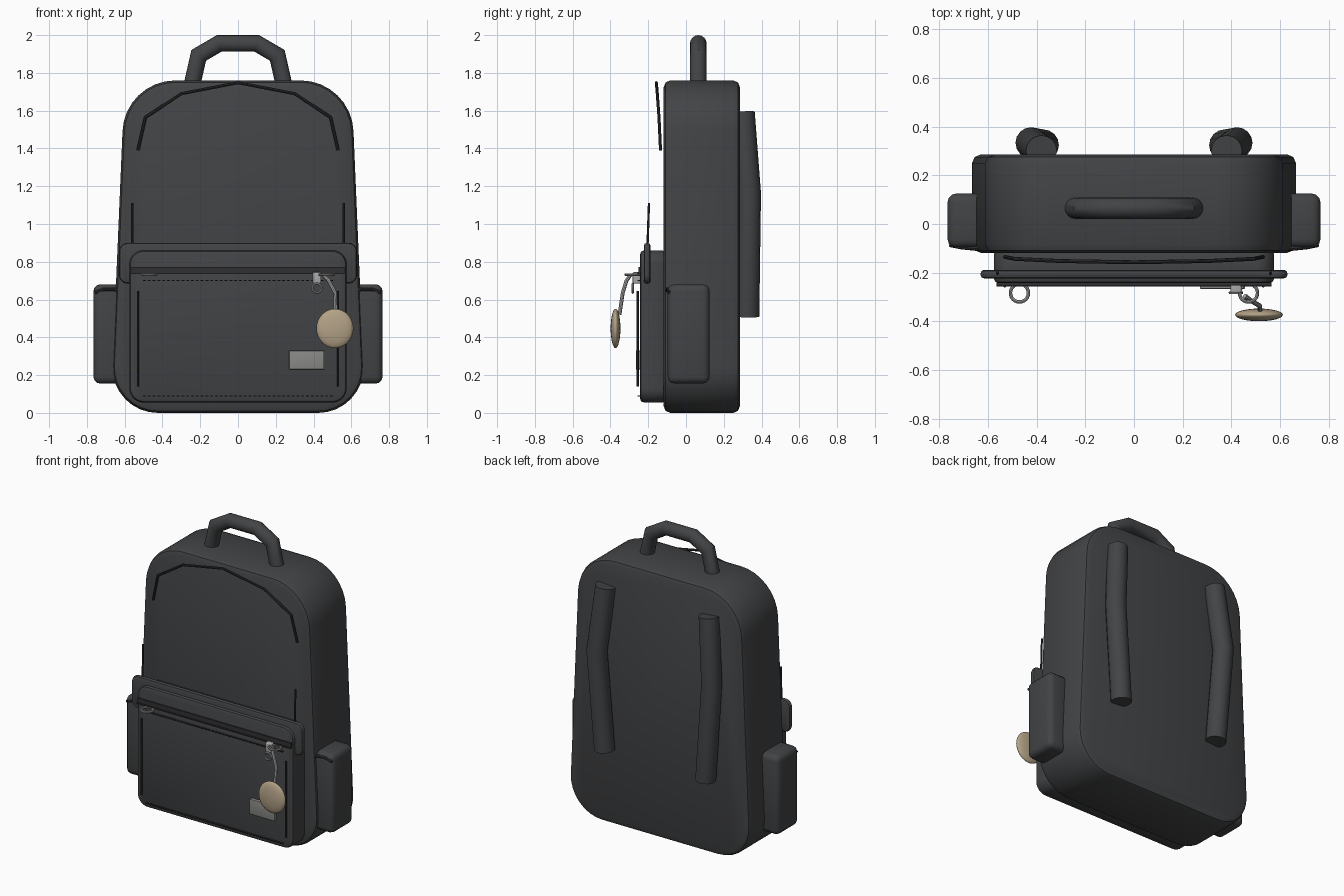
import bpy, bmesh, math
from mathutils import Vector, Matrix

if "Cube" in bpy.data.objects:
    bpy.data.objects.remove(bpy.data.objects["Cube"])


def material(name, rgb):
    m = bpy.data.materials.new(name)
    m.diffuse_color = (*rgb, 1)
    m.use_nodes = True
    m.node_tree.nodes["Principled BSDF"].inputs["Base Color"].default_value = m.diffuse_color
    return m


FABRIC = material("dark_fabric", (0.055, 0.057, 0.06))
TRIM = material("dark_trim", (0.03, 0.03, 0.033))
METAL = material("metal", (0.4, 0.4, 0.4))
PATCH = material("patch_grey", (0.25, 0.25, 0.24))
TAN = material("tan", (0.45, 0.36, 0.24))


def finish(name, bm, mat, angle=32):
    bmesh.ops.recalc_face_normals(bm, faces=bm.faces)
    me = bpy.data.meshes.new(name)
    bm.to_mesh(me)
    bm.free()
    ob = bpy.data.objects.new(name, me)
    bpy.context.collection.objects.link(ob)
    me.materials.append(mat)
    bpy.ops.object.select_all(action='DESELECT')
    ob.select_set(True)
    bpy.context.view_layer.objects.active = ob
    bpy.ops.object.shade_smooth_by_angle(angle=math.radians(angle))
    return ob


def rounded_outline(corners, steps=8):
    """Fillet each (x, z, radius) corner of a closed outline."""
    out = []
    for i, (x, z, r) in enumerate(corners):
        p = Vector((x, z))
        a = (Vector(corners[i - 1][:2]) - p).normalized()
        b = (Vector(corners[(i + 1) % len(corners)][:2]) - p).normalized()
        half = a.angle(b) / 2
        centre = p + (a + b).normalized() * (r / math.sin(half))
        start = p + a * (r / math.tan(half)) - centre
        end = p + b * (r / math.tan(half)) - centre
        sweep = start.angle_signed(end)
        for k in range(steps + 1):
            t = -sweep * k / steps
            out.append(centre + Matrix.Rotation(t, 2) @ start)
    return out


def slab(name, corners, y0, y1, bevel, mat=FABRIC, segments=2, steps=8):
    """Rounded outline in xz, extruded along y with bevelled rims."""
    bm = bmesh.new()
    base = bm.faces.new([bm.verts.new((p.x, y0, p.y)) for p in rounded_outline(corners, steps)])
    new = bmesh.ops.extrude_face_region(bm, geom=[base])["geom"]
    for v in new:
        if isinstance(v, bmesh.types.BMVert):
            v.co.y = y1
    bm.normal_update()
    rims = [e for e in bm.edges if abs(e.verts[0].co.y - e.verts[1].co.y) < 1e-6]
    bmesh.ops.bevel(bm, geom=rims, offset=bevel, segments=segments, profile=0.5,
                    affect='EDGES', clamp_overlap=True)
    return finish(name, bm, mat)


def rect(x0, x1, z0, z1, r):
    return [(x0, z0, r), (x1, z0, r), (x1, z1, r), (x0, z1, r)]


def box(name, centre, size, mat, bevel=0.0):
    bm = bmesh.new()
    bmesh.ops.create_cube(bm, size=1, matrix=Matrix.Translation(centre) @ Matrix.Diagonal((*size, 1)))
    if bevel:
        bmesh.ops.bevel(bm, geom=bm.edges[:], offset=bevel, segments=3, profile=0.5, affect='EDGES')
    return finish(name, bm, mat)


def tube(name, points, radius, mat=FABRIC, sides=16):
    """Mitred tube with flat caps along a polyline."""
    pts = [Vector(p) for p in points]
    bm = bmesh.new()
    d = (pts[1] - pts[0]).normalized()
    side = d.orthogonal().normalized()
    up = d.cross(side)
    ring = [pts[0] + radius * (math.cos(2 * math.pi * k / sides) * side
            + math.sin(2 * math.pi * k / sides) * up) for k in range(sides)]
    rings = []
    for i, p in enumerate(pts):
        before = (p - pts[i - 1]).normalized() if i else d
        after = (pts[i + 1] - p).normalized() if i < len(pts) - 1 else before
        n = before + after
        ring = [q + before * ((p - q).dot(n) / before.dot(n)) for q in ring]
        rings.append([bm.verts.new(q) for q in ring])
    for a, b in zip(rings, rings[1:]):
        for k in range(sides):
            bm.faces.new((a[k - 1], a[k], b[k], b[k - 1]))
    bm.faces.new(rings[0])
    bm.faces.new(rings[-1])
    return finish(name, bm, mat, 40)


def torus(name, centre, major, minor, mat, upright=False):
    bpy.ops.mesh.primitive_torus_add(major_radius=major, minor_radius=minor, major_segments=24,
                                     minor_segments=8, location=centre,
                                     rotation=(math.pi / 2 if upright else 0, 0, 0))
    ob = bpy.context.object
    ob.name = name
    ob.data.materials.append(mat)
    bpy.ops.object.shade_smooth_by_angle()


# Main bag shell
slab("main_body", [(-0.675, 0, 0.24), (0.675, 0, 0.24), (0.6, 1.76, 0.28), (-0.6, 1.76, 0.28)],
     -0.118, 0.285, 0.035)

# Front pocket and the band behind its top edge
slab("front_pocket", rect(-0.575, 0.575, 0.055, 0.86, 0.075), -0.243, -0.105, 0.02)
slab("pocket_band", rect(-0.63, 0.63, 0.685, 0.90, 0.045), -0.223, -0.188, 0.015)

# Zip tape, zip teeth and pocket stitching
box("zip_tape", (0, -0.246, 0.758), (1.13, 0.012, 0.03), TRIM)
box("zip_teeth", (0, -0.252, 0.740), (1.13, 0.01, 0.008), TRIM)
for label, z in (("upper", 0.70), ("lower", 0.09)):
    bm = bmesh.new()
    for k in range(40):
        bmesh.ops.create_cube(bm, size=1, matrix=Matrix.Translation((-0.495 + k * 0.0254, -0.248, z))
                              @ Matrix.Diagonal((0.015, 0.016, 0.006, 1)))
    finish(label + "_stitching", bm, TRIM)

# Main opening piping arched over the front
arc = [(0.53, -0.135, 1.39), (0.49, -0.143, 1.565), (0.3, -0.152, 1.69), (0, -0.157, 1.748)]
tube("opening_piping", [(-x, y, z) for x, y, z in arc] + arc[-2::-1], 0.008, TRIM, 8)

# Mirrored side parts
for s, side in ((-1, "left"), (1, "right")):
    box(side + "_side_pocket", (s * 0.685, 0.014, 0.418), (0.16, 0.222, 0.525), FABRIC, 0.035)
    tube(side + "_side_pocket_piping", [(s * 0.60, -0.1, 0.63), (s * 0.65, -0.1, 0.655),
         (s * 0.71, -0.094, 0.655), (s * 0.755, -0.085, 0.637)], 0.01, TRIM, 8)
    tube(side + "_shoulder_strap", [(s * 0.38, 0.30, 1.59), (s * 0.422, 0.333, 1.16),
         (s * 0.372, 0.324, 0.51)], 0.064)
    tube(side + "_pocket_seam", [(s * 0.53, -0.255, 0.14), (s * 0.53, -0.255, 0.645)], 0.006, TRIM, 8)
    tube(side + "_panel_seam", [(s * 0.56, -0.204, 0.88), (s * 0.56, -0.196, 1.11)], 0.006, TRIM, 8)
    torus(side + "_zip_ring", (s * 0.47, -0.283, 0.732), 0.037, 0.007, METAL)

# Carry handle
half = [(0.245, 0.065, 1.73), (0.208, 0.065, 1.893), (0.1, 0.065, 1.956)]
tube("carry_handle", [(-x, y, z) for x, y, z in half] + half[::-1], 0.044)

# Zip slider with its hanging ring
box("zip_slider", (0.418, -0.262, 0.715), (0.045, 0.04, 0.06), METAL, 0.006)
torus("slider_ring", (0.418, -0.282, 0.66), 0.024, 0.006, METAL, True)

# Charm on a cord
tube("charm_cord", [(0.455, -0.295, 0.728), (0.48, -0.315, 0.70), (0.515, -0.335, 0.635),
     (0.517, -0.352, 0.52)], 0.01, METAL, 8)
bm = bmesh.new()
bmesh.ops.create_uvsphere(bm, u_segments=24, v_segments=16, radius=1,
                          matrix=Matrix.Translation((0.513, -0.373, 0.447))
                          @ Matrix.Diagonal((0.098, 0.026, 0.104, 1)))
finish("oval_charm", bm, TAN, 60)

# Blank fabric patch
box("fabric_patch", (0.363, -0.254, 0.28), (0.185, 0.024, 0.10), PATCH, 0.003)
